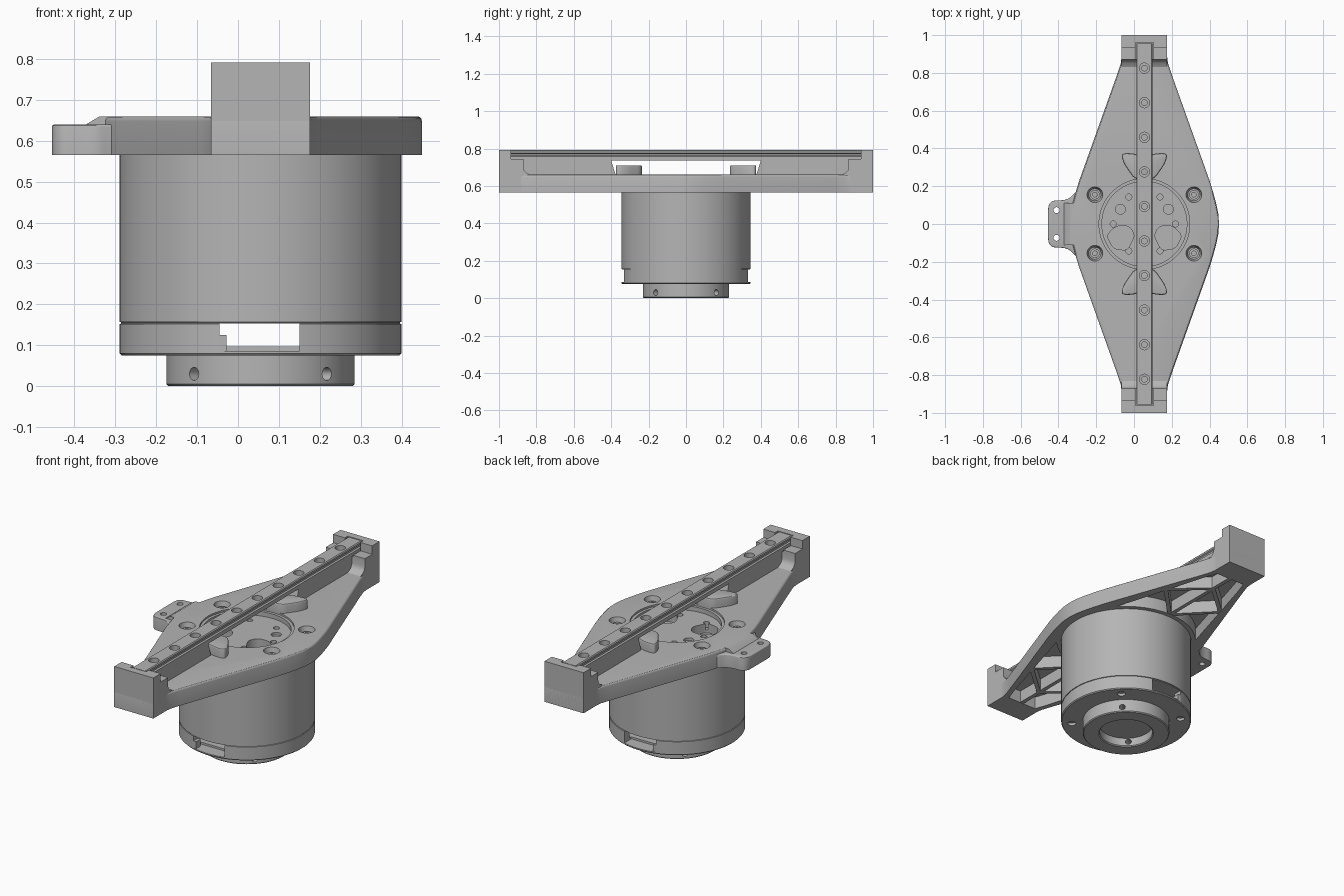
import bpy, bmesh
from math import cos, sin, pi, radians
from mathutils import Matrix, Vector

if "Cube" in bpy.data.objects:
    bpy.data.objects.remove(bpy.data.objects["Cube"], do_unlink=True)

CX = 0.055  # the housing axis sits slightly off the overall centre
grey = bpy.data.materials.new("machined_grey")
grey.use_nodes = True
grey.diffuse_color = (0.46, 0.46, 0.46, 1)
grey.node_tree.nodes["Principled BSDF"].inputs["Base Color"].default_value = (0.46, 0.46, 0.46, 1)


def finish(name, bm):
    bmesh.ops.recalc_face_normals(bm, faces=bm.faces)
    bmesh.ops.translate(bm, verts=bm.verts, vec=(CX, 0, 0))
    me = bpy.data.meshes.new(name)
    bm.to_mesh(me)
    bm.free()
    me.materials.append(grey)
    ob = bpy.data.objects.new(name, me)
    bpy.context.collection.objects.link(ob)
    smooth(me)
    return ob


def smooth(me):
    me.shade_smooth()
    me.set_sharp_from_angle(angle=radians(30))


def prism(name, pts, a, b, axis="Z", bevel=0):
    """Extrude a 2D outline from a to b along an axis."""
    place = {"X": lambda p, t: (t, p[0], p[1]),
             "Y": lambda p, t: (p[0], t, p[1]),
             "Z": lambda p, t: (p[0], p[1], t)}[axis]
    bm = bmesh.new()
    low = [bm.verts.new(place(p, a)) for p in pts]
    top = [bm.verts.new(place(p, b)) for p in pts]
    bm.faces.new(low)
    cap = bm.faces.new(top)
    for i in range(len(pts)):
        j = (i + 1) % len(pts)
        bm.faces.new((low[i], low[j], top[j], top[i]))
    bmesh.ops.recalc_face_normals(bm, faces=bm.faces)
    if bevel:
        bmesh.ops.bevel(bm, geom=list(cap.edges), offset=bevel, segments=3,
                        profile=0.5, affect="EDGES")
    return finish(name, bm)


def box(name, x0, x1, y0, y1, z0, z1):
    return prism(name, [(x0, y0), (x1, y0), (x1, y1), (x0, y1)], z0, z1)


def rod(name, p, q, r, r2=None, n=32):
    """Cylinder or cone between two points."""
    p, q = Vector(p), Vector(q)
    d = q - p
    m = Matrix.Translation((p + q) / 2) @ d.to_track_quat("Z", "Y").to_matrix().to_4x4()
    bm = bmesh.new()
    bmesh.ops.create_cone(bm, cap_ends=True, segments=n, radius1=r,
                          radius2=r if r2 is None else r2, depth=d.length, matrix=m)
    return finish(name, bm)


def hole(x, y, z0, z1, r, r2=None, n=32):
    return rod("cutter", (x, y, z0), (x, y, z1), r, r2, n)


def lathe(name, profile, n=96):
    bm = bmesh.new()
    vs = [bm.verts.new((r, 0, z)) for r, z in profile]
    es = [bm.edges.new(e) for e in zip(vs, vs[1:])]
    bmesh.ops.spin(bm, geom=vs + es, cent=(0, 0, 0), axis=(0, 0, 1),
                   angle=2 * pi, steps=n, use_duplicate=False)
    bmesh.ops.remove_doubles(bm, verts=bm.verts, dist=1e-5)
    return finish(name, bm)


def cut(ob, cutters):
    """Subtract the cutters, bake the result and delete them."""
    for c in cutters:
        c.hide_render = True
        m = ob.modifiers.new("cut", "BOOLEAN")
        m.operation, m.solver, m.object = "DIFFERENCE", "EXACT", c
    dg = bpy.context.evaluated_depsgraph_get()
    dg.update()
    me = bpy.data.meshes.new_from_object(ob.evaluated_get(dg))
    ob.modifiers.clear()
    ob.data = me
    smooth(me)
    for c in cutters:
        bpy.data.objects.remove(c, do_unlink=True)


def rounded(pts, r, n=5):
    """Round each corner of an outline with a small curve."""
    out = []
    for i, p in enumerate(pts):
        p = Vector(p)
        a, b = Vector(pts[i - 1]) - p, Vector(pts[(i + 1) % len(pts)]) - p
        a = p + a.normalized() * min(r, a.length * 0.45)
        b = p + b.normalized() * min(r, b.length * 0.45)
        for k in range(n + 1):
            t = k / n
            out.append((a * (1 - t) ** 2 + p * 2 * t * (1 - t) + b * t * t)[:])
    return out


def flip(pts, sx, sy):
    return [(x * sx, y * sy) for x, y in pts]


diagonals = [(sx, sy) for sx in (-1, 1) for sy in (-1, 1)]

# Motor housing with flange, base collar and bore
housing = lathe("housing", [
    (0, .05), (.14, .05), (.14, .005), (.145, 0), (.225, 0), (.23, .005), (.23, .075),
    (.34, .075), (.345, .08), (.345, .152), (.341, .153), (.341, .156), (.345, .157),
    (.345, .57), (0, .57)])
cutters = [box("cutter", -.10, .095, min(s * .27, s * .4), max(s * .27, s * .4), .086, .153)
           for s in (-1, 1)]
cutters.append(hole(0, 0, .097, .153, .30, n=96))
for sx, sy in diagonals:
    x, y = sx * .7071, sy * .7071
    cutters.append(rod("cutter", (x * .12, y * .12, .03), (x * .26, y * .26, .03), .016, n=20))
    cutters.append(hole(x * .29, y * .29, .06, .09, .022, n=24))
cut(housing, cutters)
for s in (-1, 1):
    box("window_tab", -.102, -.083, s * .31 - .02, s * .31 + .02, .084, .125)

# Diamond mounting plate
quarter = [(.12, 1), (.12, .89), (.125, .85), (.145, .79), (.345, .23),
           (.365, .165), (.382, .1), (.392, .05)]
right = [(x, -y) for x, y in quarter] + [(.395, 0)] + quarter[::-1]
outline = right + [(-x, y) for x, y in right[::-1]]
plate = prism("mounting_plate", outline, .565, .66, bevel=.012)

# Underside pockets, centre recess, screw holes and lightening holes
arc = [(.37 * cos(radians(a)), .37 * sin(radians(a))) for a in range(42, 139, 8)]
pocket = arc + [(-.118, .78), (-.09, .86), (.09, .86), (.118, .78)]
slot = rounded([(-.20, -.06), (-.15, -.01), (-.08, -.01), (-.05, -.06), (-.09, -.14), (-.165, -.13)], .025)
cutters = [prism("cutter", flip(pocket, 1, s), .5, .635) for s in (-1, 1)]
cutters += [hole(0, 0, .65, .7, .24, n=72), hole(0, 0, .625, .7, .225, n=72)]
cutters += [prism("cutter", flip(slot, s, 1), .575, .64) for s in (-1, 1)]
cutters += [hole(s * .127, .078, .61, .64, .026) for s in (-1, 1)]
cutters += [hole(.165 * cos(k * pi / 3), .165 * sin(k * pi / 3), .59, .64, .016, n=20) for k in range(6)]
for sx, sy in diagonals:
    cutters.append(hole(sx * .262, sy * .155, .62, .665, .032, .043))
cut(plate, cutters)

# Recessed mounting screws
for sx, sy in diagonals:
    screw = hole(sx * .262, sy * .155, .61, .638, .025)
    screw.name = "mounting_screw"
    cut(screw, [hole(sx * .262, sy * .155, .625, .65, .013, n=6)])

# Side ear with two holes and a ramp up to the plate
ear = prism("side_ear", rounded([(-.51, -.125), (-.405, -.125), (-.355, -.18), (-.31, -.18),
                                 (-.31, .18), (-.355, .18), (-.405, .125), (-.51, .125)], .05),
            .5655, .64, bevel=.006)
cut(ear, [hole(-.465, s * .073, .5, .7, .016, n=24) for s in (-1, 1)])
prism("ear_ramp", [(-.43, .635), (-.425, .641), (-.395, .659), (-.37, .659), (-.37, .635)],
      -.11, .11, "Y")


def strut(p, q, s):
    """Thin bracing rib under the plate."""
    p, q = Vector(p), Vector(q)
    d = (q - p).normalized() * .011
    n = Vector((-d.y, d.x))
    prism("bracing_rib", flip([(p - n)[:], (q - n)[:], (q + n)[:], (p + n)[:]], 1, s), .567, .64)


# Parts repeated at both ends
tower = [(1, .565), (1, .792), (.935, .792), (.935, .745), (.87, .745), (.87, .70),
         (.865, .682), (.853, .67), (.83, .659), (.83, .645), (.88, .64), (.88, .565)]
pad = rounded([(-.125, .375), (-.06, .375), (0, .355), (.06, .375), (.125, .375),
               (.11, .32), (.05, .235), (-.05, .235), (-.11, .32)], .03)
for s in (-1, 1):
    end = prism("end_block", flip(tower, s, 1), -.121, .121, "X")
    cut(end, [box("cutter", -.048, .048, s * .89 - .07, s * .89 + .07, .735, .85)])
    prism("rail_support", flip([(.375, .655), (.40, .736), (.89, .736), (.89, .655)], s, 1),
          -.041, .041, "X")
    prism("stop_pad", flip(pad, 1, s), .655, .71, bevel=.006)
    strut((0, .36), (0, .87), s)
    for x in (-1, 1):
        strut((0, .36), (x * .215, .58), s)
        strut((0, .72), (x * .215, .53), s)

# Linear guide rail with grooved flanks and counterbored holes
flank = [(.0425, .735), (.0425, .757), (.035, .762), (.035, .771), (.0425, .776),
         (.0425, .786), (.038, .791)]
rail = prism("guide_rail", flank + [(-x, z) for x, z in flank[::-1]], -.955, .955, "Y")
cutters = []
for k in range(10):
    y = -.822 + k * .183
    cutters += [hole(0, y, .765, .82, .027, n=24), hole(0, y, .70, .78, .015, n=20)]
cut(rail, cutters)
